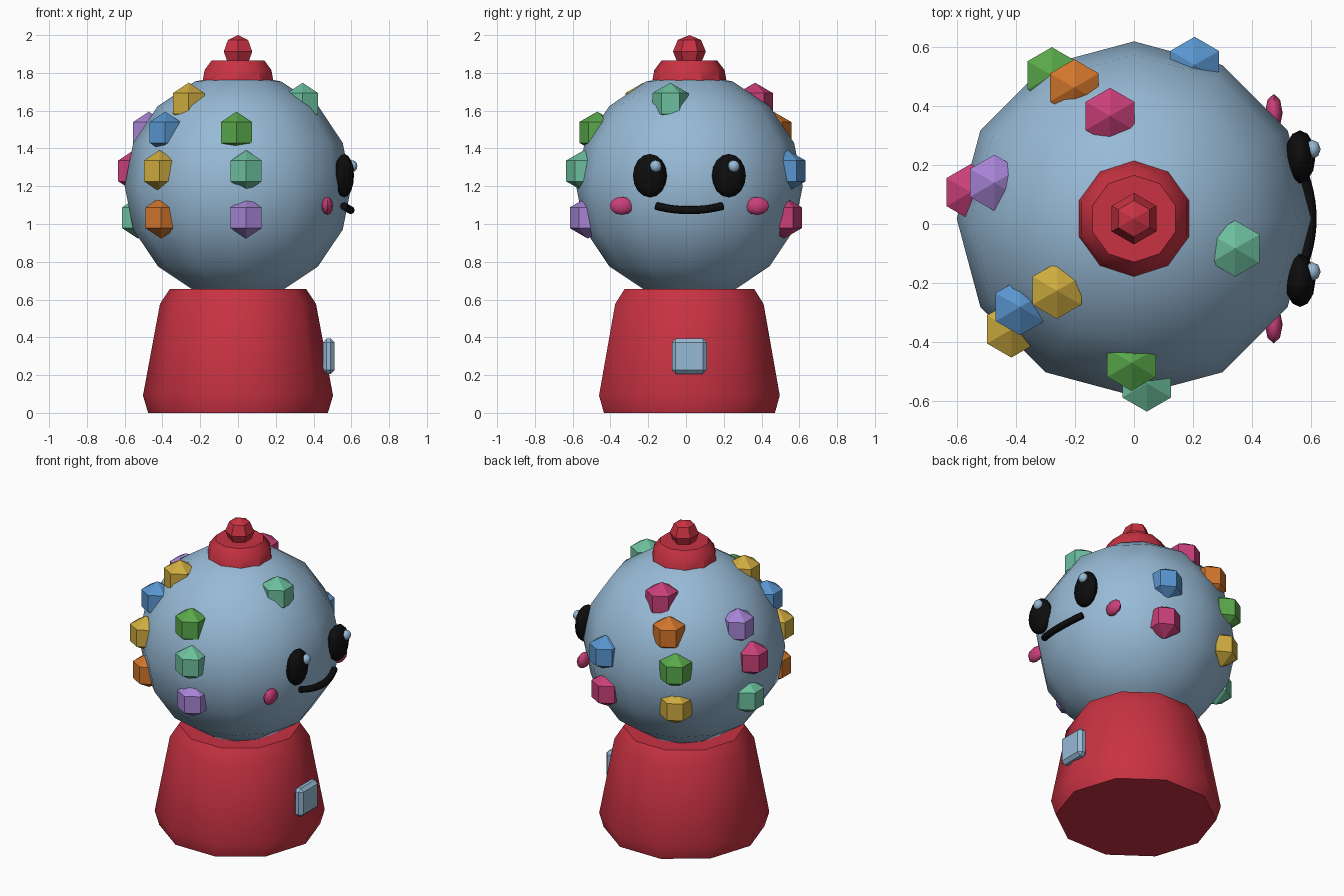
import bpy, bmesh, math
from mathutils import Vector, Matrix

if "Cube" in bpy.data.objects:
    bpy.data.objects.remove(bpy.data.objects["Cube"])

CY = 0.018                       # y of the machine's axis
GLOBE = Vector((0, CY, 1.2))     # centre of the globe


def material(name, rgb):
    m = bpy.data.materials.new(name)
    m.diffuse_color = (*rgb, 1)
    m.use_nodes = True
    m.node_tree.nodes["Principled BSDF"].inputs["Base Color"].default_value = m.diffuse_color
    return m


RED = material("red", (0.58, 0.032, 0.055))
GLASS = material("pale_blue", (0.31, 0.49, 0.67))
BLACK = material("black", (0.004, 0.004, 0.004))
PINK = material("pink", (0.58, 0.05, 0.19))
YELLOW = material("yellow", (0.62, 0.41, 0.05))
ORANGE = material("orange", (0.64, 0.18, 0.025))
GREEN = material("green", (0.10, 0.39, 0.07))
TEAL = material("teal", (0.15, 0.52, 0.34))
BLUE = material("blue", (0.10, 0.30, 0.62))
PURPLE = material("purple", (0.38, 0.23, 0.66))


def finish(bm, name, mat, smooth=0):
    bmesh.ops.recalc_face_normals(bm, faces=bm.faces)
    me = bpy.data.meshes.new(name)
    bm.to_mesh(me)
    bm.free()
    me.materials.append(mat)
    ob = bpy.data.objects.new(name, me)
    bpy.context.collection.objects.link(ob)
    if smooth:
        bpy.ops.object.select_all(action='DESELECT')
        bpy.context.view_layer.objects.active = ob
        ob.select_set(True)
        bpy.ops.object.shade_smooth_by_angle(angle=math.radians(smooth))
    return ob


def ball(name, mat, loc, size, segs, rings, smooth=0):
    bm = bmesh.new()
    mtx = Matrix.Translation(loc) @ Matrix.Diagonal((*size, 1))
    bmesh.ops.create_uvsphere(bm, u_segments=segs, v_segments=rings, radius=1, matrix=mtx)
    return finish(bm, name, mat, smooth)


def lathe(name, mat, profile, sides, start, smooth):
    """Closed solid of revolution from (radius, z) points."""
    bm = bmesh.new()
    rows = []
    for r, z in profile:
        angles = [start + math.tau * i / sides for i in range(sides)]
        rows.append([bm.verts.new((r * math.cos(a), CY + r * math.sin(a), z)) for a in angles])
    for lo, hi in zip(rows, rows[1:]):
        for i in range(sides):
            j = (i + 1) % sides
            bm.faces.new((lo[i], lo[j], hi[j], hi[i]))
    bm.faces.new(rows[0][::-1])
    bm.faces.new(rows[-1])
    return finish(bm, name, mat, smooth)


# Base, globe, lid and knob
lathe("base", RED, [(0.476, 0), (0.503, 0.092), (0.413, 0.577), (0.36, 0.657)], 10, 0, 40)
ball("globe", GLASS, GLOBE, (0.6, 0.6, 0.6), 12, 8, 40)
lathe("lid", RED, [(0.198, 1.75), (0.186, 1.815), (0.147, 1.866)], 10, math.pi / 2, 30)
ball("knob", RED, (0, CY, 1.913), (0.087, 0.087, 0.087), 6, 4)

# Gumballs: horizontal direction and height relative to the globe centre
LOW, MID, HIGH, TOP = -0.167, 0.081, 0.285, 0.438
gumballs = [
    (YELLOW, -0.257, -0.24, TOP), (TEAL, 0.339, -0.10, TOP), (PINK, -0.08, 0.343, TOP),
    (PURPLE, -0.468, 0.12, HIGH), (BLUE, -0.387, -0.30, HIGH),
    (GREEN, -0.008, -0.48, HIGH), (ORANGE, -0.20, 0.44, HIGH),
    (PINK, -0.552, 0.09, MID), (YELLOW, -0.413, -0.373, MID), (TEAL, 0.043, -0.555, MID),
    (GREEN, -0.278, 0.485, MID), (BLUE, 0.205, 0.52, MID),
    (TEAL, -0.53, 0.10, LOW), (ORANGE, -0.407, -0.355, LOW), (PURPLE, 0.043, -0.54, LOW),
    (YELLOW, -0.269, 0.468, LOW), (PINK, 0.203, 0.50, LOW),
]
for i, (mat, x, y, z) in enumerate(gumballs):
    offset = Vector((x, y, 0)).normalized() * math.sqrt(0.565 ** 2 - z * z)
    offset.z = z
    ball(f"gumball_{i + 1}", mat, GLOBE + offset, (0.11, 0.11, 0.11), 6, 3)

# Face on the +x side: eyes, highlights and cheeks
for side, s in (("left", -1), ("right", 1)):
    ball(f"eye_{side}", BLACK, (0.562, CY + s * 0.209, 1.256), (0.052, 0.09, 0.115), 12, 8, 40)
    ball(f"eye_highlight_{side}", GLASS, (0.603, CY + s * 0.207 + 0.028, 1.306),
         (0.029, 0.032, 0.032), 8, 6, 50)
    ball(f"cheek_{side}", PINK, (0.473, CY + s * 0.358, 1.096), (0.03, 0.064, 0.048), 8, 6, 40)

# Smile: round tube swept along an arc
bm = bmesh.new()
rings = []
for i in range(13):
    t = i / 6 - 1
    c = Vector((0.597 - 0.037 * t * t, CY + 0.175 * t, 1.073 + 0.022 * t * t))
    tangent = Vector((-0.074 * t, 0.175, 0.044 * t)).normalized()
    u = tangent.cross(Vector((0, 0, 1))).normalized()
    v = u.cross(tangent)
    rings.append([bm.verts.new(c + 0.021 * (u * math.cos(a) + v * math.sin(a)))
                  for a in (math.tau * k / 8 for k in range(8))])
for p, q in zip(rings, rings[1:]):
    for k in range(8):
        bm.faces.new((p[k], p[k - 1], q[k - 1], q[k]))
bm.faces.new(rings[0])
bm.faces.new(rings[-1])
finish(bm, "smile", BLACK, 50)

# Dispenser door on the base
bm = bmesh.new()
bmesh.ops.create_cube(bm, size=1, matrix=Matrix.Translation((0.48, CY, 0.3))
                      @ Matrix.Diagonal((0.062, 0.186, 0.186, 1)))
bmesh.ops.bevel(bm, geom=bm.edges[:], offset=0.02, segments=1, affect='EDGES')
finish(bm, "dispenser_door", GLASS)
